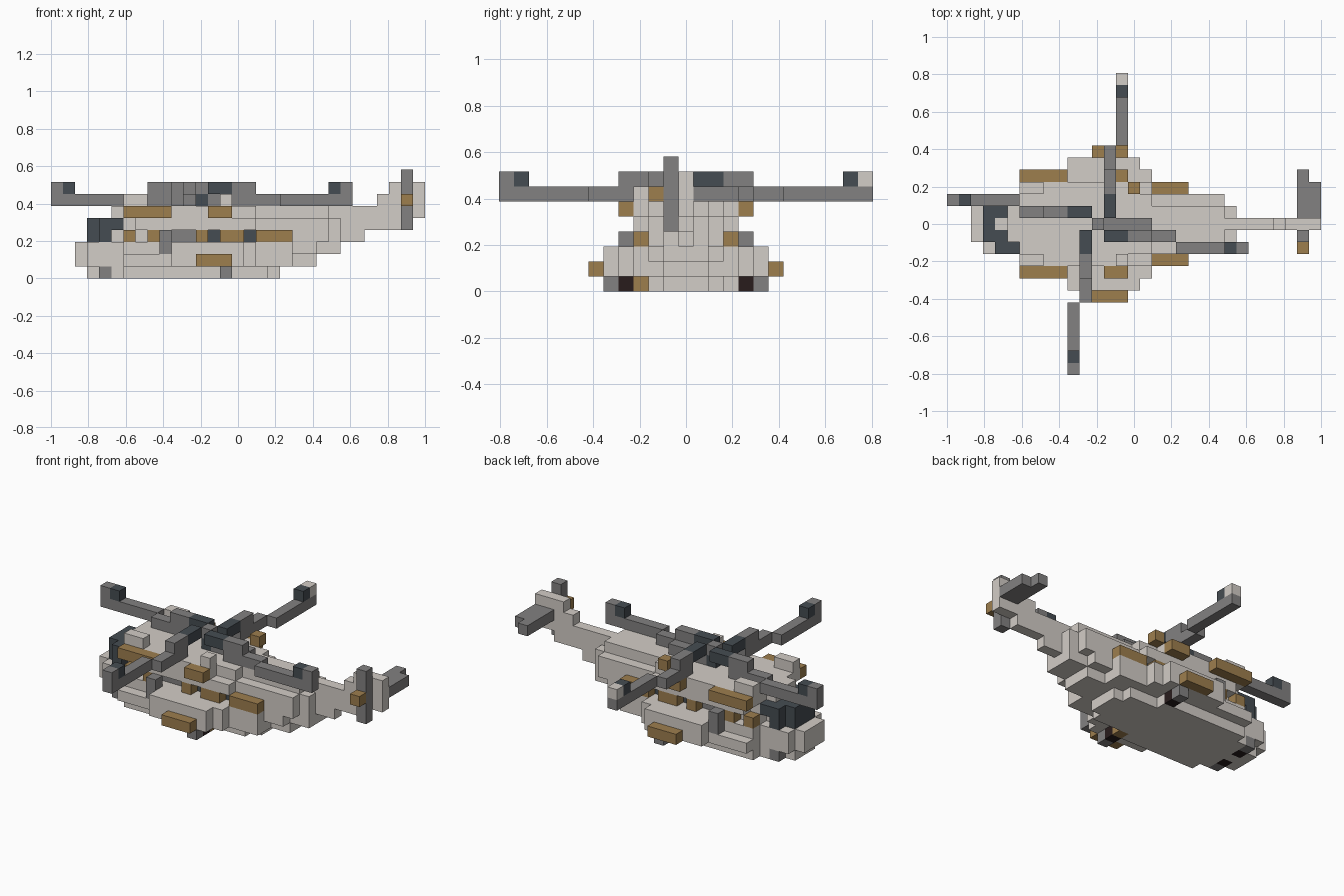
import bpy
import bmesh
from mathutils import Matrix, Vector

UNIT = 2 / 31          # edge length of one block
HUB_X = -3             # block column of the main rotor hub

old = bpy.data.objects.get("Cube")
if old:
    bpy.data.objects.remove(old, do_unlink=True)


def make_material(name, red, green, blue):
    material = bpy.data.materials.new(name)
    material.use_nodes = True
    color = (red, green, blue, 1)
    material.diffuse_color = color
    material.node_tree.nodes["Principled BSDF"].inputs["Base Color"].default_value = color
    return material


LIGHT = make_material("pale grey", .65, .61, .57)
GREY = make_material("mid grey", .225, .22, .22)
DARK = make_material("dark slate", .06, .073, .085)
BROWN = make_material("brown", .34, .21, .076)
BLACK = make_material("near black", .022, .012, .012)


def add_box(bm, x, y, z):
    """Add a box covering inclusive ranges of block columns."""
    low = Vector((x[0] - .5, y[0] - .5, z[0])) * UNIT
    high = Vector((x[1] + .5, y[1] + .5, z[1] + 1)) * UNIT
    matrix = Matrix.Translation((low + high) / 2) @ Matrix.Diagonal((*(high - low), 1))
    bmesh.ops.create_cube(bm, size=1, matrix=matrix)


def make_part(name, material, boxes, mirror=False, turns=0):
    """Build one object from boxes, mirrored over y or turned about the hub."""
    bm = bmesh.new()
    for x, y, z in boxes:
        add_box(bm, x, y, z)
        if mirror:
            add_box(bm, x, (-y[1], -y[0]), z)
    if turns:
        hub = Vector((HUB_X * UNIT, 0, 0))
        bm.transform(Matrix.Translation(hub) @ Matrix.Rotation(turns * 1.5707963, 4, "Z"))
    mesh = bpy.data.meshes.new(name)
    bm.to_mesh(mesh)
    bm.free()
    mesh.materials.append(material)
    obj = bpy.data.objects.new(name, mesh)
    bpy.context.collection.objects.link(obj)
    return obj


def make_layer(name, level, start, steps):
    """Build a symmetric hull layer from (last column, half width) steps."""
    boxes = []
    for end, half in steps:
        boxes.append(((start, end), (-half, half), (level, level)))
        start = end + 1
    make_part(name, LIGHT, boxes)


# Hull, from the belly upward
make_layer("belly", 0, -12, [(-12, 1), (-11, 0), (-10, 2), (-2, 3), (2, 2), (3, 1)])
make_layer("lower_hull", 1, -13,
           [(-13, 1), (-10, 2), (-6, 4), (0, 5), (1, 4), (4, 3), (6, 1)])
make_layer("deck", 2, -13,
           [(-13, 1), (-10, 2), (-6, 3), (0, 5), (1, 4), (4, 3), (6, 2), (8, 1)])
make_layer("cabin_lower", 3, -10,
           [(-10, 1), (-7, 2), (-4, 1), (-3, 2), (-2, 1), (0, 2), (1, 1), (7, 2), (8, 1), (10, 0)])
make_layer("cabin_upper", 4, -9, [(-9, 2), (1, 3), (7, 2), (8, 1), (13, 0)])
make_layer("roof", 5, -10, [(-10, 1), (-1, 3), (1, 2), (7, 1), (15, 0)])
make_part("roof_bumps", LIGHT, [((-9, -8), (3, 3), (6, 6))], mirror=True)
make_part("roof_vent", LIGHT, [((-1, -1), (-3, -3), (6, 6))])

# Cockpit glass wraps round the nose
make_part("cockpit_glass", DARK, [
    ((-12, -12), (-1, 1), (3, 4)),
    ((-11, -11), (1, 2), (3, 4)),
    ((-10, -10), (2, 2), (4, 4)),
    ((-11, -11), (-2, -1), (3, 4)),
    ((-10, -10), (-2, -2), (4, 4)),
])
make_part("cockpit_center", LIGHT, [((-11, -11), (0, 0), (3, 4)), ((-10, -10), (-1, 1), (4, 4))])

# Brown panels stand out along both sides, windows and doors sit between them
make_part("side_panels", BROWN, [
    ((-9, -6), (4, 4), (5, 5)),
    ((-2, -1), (4, 4), (5, 5)),
    ((-3, -1), (6, 6), (1, 1)),
    ((2, 4), (3, 3), (3, 3)),
    ((-9, -9), (3, 3), (3, 3)),
    ((-7, -7), (3, 3), (3, 3)),
    ((-3, -3), (3, 3), (3, 3)),
    ((-1, 0), (3, 3), (3, 3)),
], mirror=True)
make_part("roof_cap", BROWN, [((0, 0), (3, 3), (6, 6))])
make_part("side_windows", DARK, [
    ((-2, -2), (2, 2), (3, 3)),
    ((1, 1), (2, 2), (3, 3)),
], mirror=True)
make_part("side_doors", GREY, [((-6, -4), (2, 2), (3, 3))], mirror=True)
make_part("door_mounts", GREY, [((-6, -6), (4, 4), (2, 3))], mirror=True)

# Wheels
make_part("rear_wheels", GREY, [((-1, -1), (5, 5), (0, 0))], mirror=True)
make_part("rear_axles", BLACK, [((-1, -1), (4, 4), (0, 0))], mirror=True)
make_part("rear_strut_right", BROWN, [((-1, -1), (-3, -3), (0, 0))])
make_part("rear_strut_left", LIGHT, [((-1, -1), (3, 3), (0, 0))])
make_part("nose_wheels", GREY, [((-11, -11), (2, 2), (0, 0))], mirror=True)
make_part("nose_axles", BLACK, [((-11, -11), (1, 1), (0, 0))], mirror=True)

# Main rotor: one stepped blade repeated round the hub
make_part("rotor_mast", DARK, [((HUB_X, HUB_X), (0, 0), (6, 6))])
make_part("rotor_hub", GREY, [((HUB_X, HUB_X), (0, 0), (7, 7)), ((-2, 1), (0, 0), (6, 6))])
for turn, side in enumerate(("tail", "back", "nose", "front")):
    make_part("blade_root_" + side, DARK, [((1, 2), (-1, -1), (7, 7))], turns=turn or 4)
    make_part("blade_" + side, GREY, [
        ((3, 4), (-1, -1), (6, 7)),
        ((5, 6), (-1, -1), (6, 6)),
        ((7, 12), (-2, -2), (6, 6)),
    ], turns=turn or 4)
    make_part("blade_band_" + side, DARK, [((11, 11), (-2, -2), (7, 7))], turns=turn or 4)
    make_part("blade_tip_" + side, LIGHT if side == "back" else GREY,
              [((12, 12), (-2, -2), (7, 7))], turns=turn or 4)

# Tail fin, stabilizer and tail rotor
make_part("tail_fin", LIGHT, [((12, 15), (0, 0), (6, 6)), ((13, 15), (0, 0), (7, 7))])
make_part("stabilizer", GREY, [((14, 15), (1, 3), (6, 6)), ((14, 14), (4, 4), (6, 6))])
make_part("tail_rotor", GREY, [((14, 14), (-1, -1), (4, 8))])
make_part("tail_rotor_cap", BROWN, [((14, 14), (-2, -2), (6, 6))])
